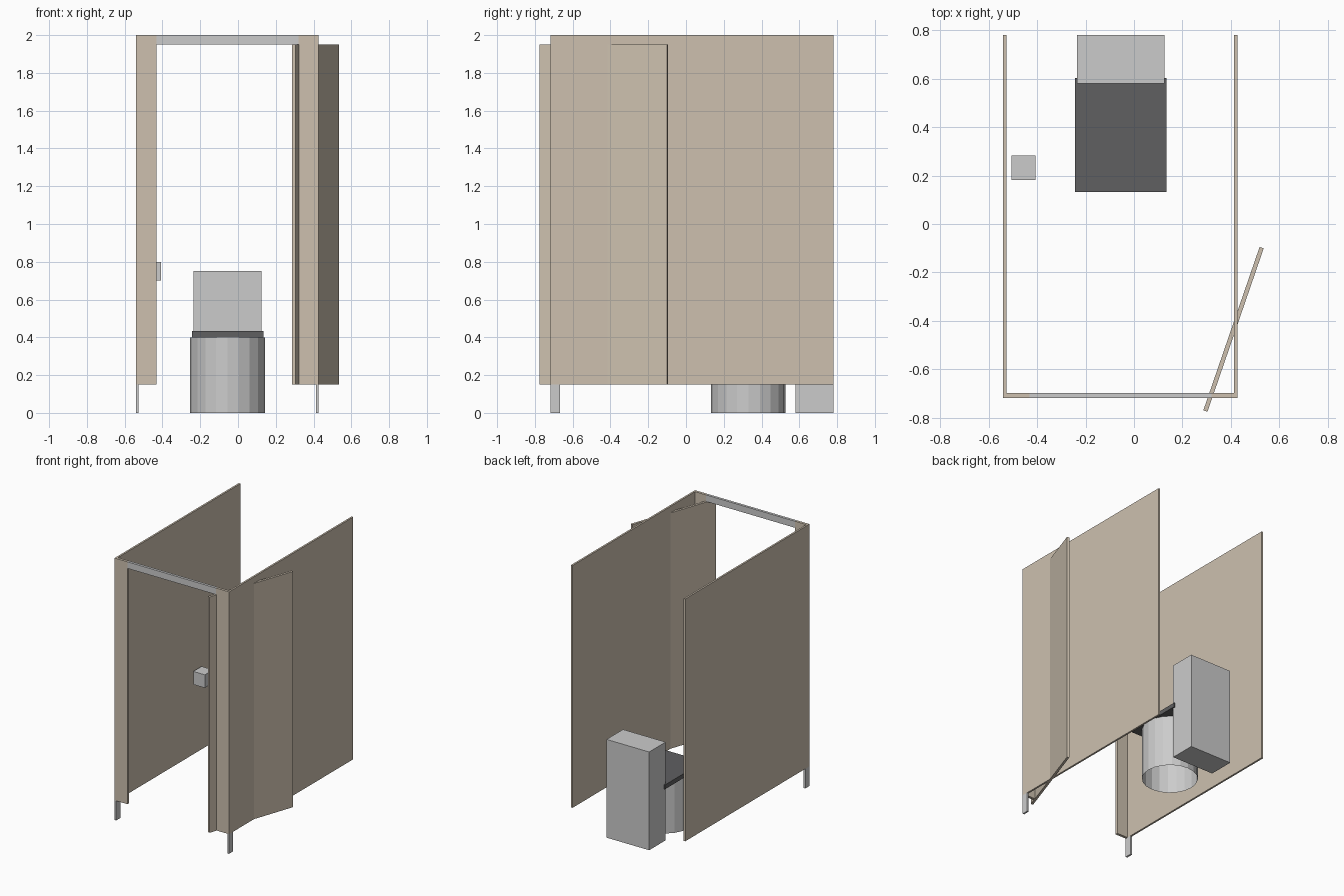
import bpy, bmesh, math
from mathutils import Matrix

cube = bpy.data.objects.get("Cube")
if cube:
    bpy.data.objects.remove(cube, do_unlink=True)


def material(name, r, g, b):
    mat = bpy.data.materials.new(name)
    mat.use_nodes = True
    mat.diffuse_color = (r, g, b, 1)
    mat.node_tree.nodes["Principled BSDF"].inputs["Base Color"].default_value = (r, g, b, 1)
    return mat


TAN = material("tan_laminate", 0.61, 0.53, 0.43)
GREY = material("light_grey", 0.60, 0.60, 0.60)
DARK = material("dark_grey", 0.115, 0.115, 0.12)


def add_object(name, bm, mat):
    mesh = bpy.data.meshes.new(name)
    bm.to_mesh(mesh)
    bm.free()
    mesh.materials.append(mat)
    obj = bpy.data.objects.new(name, mesh)
    bpy.context.collection.objects.link(obj)
    return obj


def box(name, mat, x, y, z):
    """Box given by its (low, high) range on each axis."""
    bm = bmesh.new()
    bmesh.ops.create_cube(bm, size=1)
    for v in bm.verts:
        for i, (low, high) in enumerate((x, y, z)):
            v.co[i] = high if v.co[i] > 0 else low
    return add_object(name, bm, mat)


LEFT, RIGHT = 0.427, -0.54     # outer faces of the side walls
FRONT, BACK = -0.718, 0.78
BOTTOM, TOP = 0.15, 2.0
THICK, PILASTER = 0.014, 0.108

# Side walls, front pilasters and feet
for side, outer, inward in (("left", LEFT, -1), ("right", RIGHT, 1)):
    inner = outer + inward * THICK
    edge = outer + inward * PILASTER
    wall = sorted((outer, inner))
    box(side + "_wall", TAN, wall, (FRONT, BACK), (BOTTOM, TOP))
    box(side + "_pilaster", TAN, sorted((inner, edge)), (FRONT, FRONT + 0.02), (BOTTOM, TOP))
    box(side + "_foot", GREY, wall, (FRONT, FRONT + 0.05), (0, BOTTOM))

# Header rail between the pilasters
box("header_rail", GREY, (RIGHT + PILASTER, LEFT - PILASTER), (FRONT, FRONT + 0.02), (1.95, TOP))

# Door standing ajar across the left wall
door = box("door", TAN, (-0.357, 0.357), (-0.009, 0.009), (BOTTOM, 1.95))
door.data.transform(Matrix.Translation((0.411, -0.435, 0)) @ Matrix.Rotation(math.radians(71), 4, "Z"))

# Paper holder
box("paper_holder", GREY, (-0.505, -0.407), (0.182, 0.282), (0.7, 0.8))

# Toilet: faceted open bowl, seat and tank
bm = bmesh.new()
bmesh.ops.create_cone(bm, cap_ends=False, segments=20, radius1=0.198, radius2=0.198, depth=0.4,
                      matrix=Matrix.Translation((-0.055, 0.33, 0.2)))
add_object("toilet_bowl", bm, GREY)
box("toilet_seat", DARK, (-0.244, 0.134), (0.133, 0.603), (0.4, 0.433))
box("toilet_tank", GREY, (-0.235, 0.125), (0.581, BACK), (0, 0.75))
